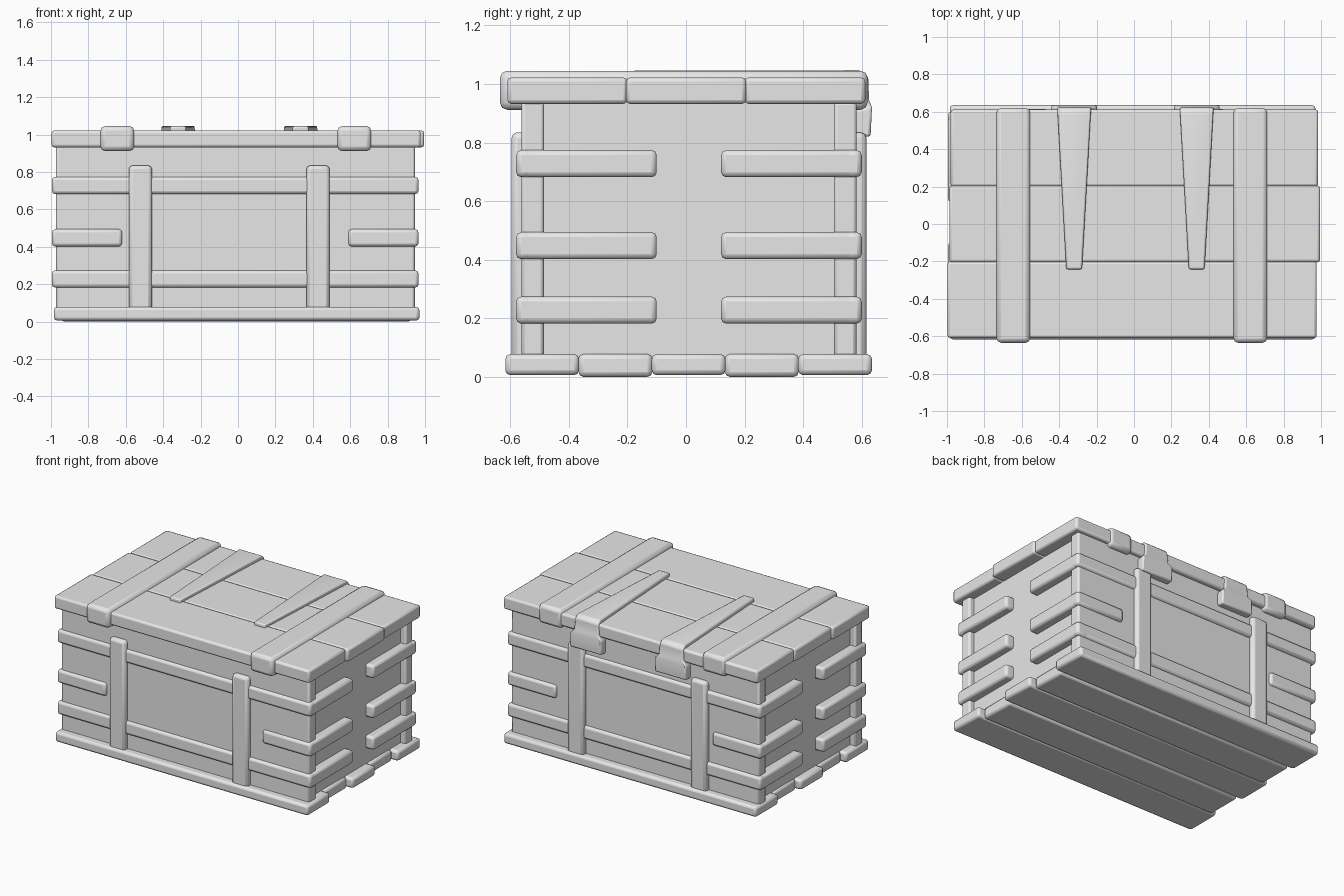
import bpy, bmesh

if "Cube" in bpy.data.objects:
    bpy.data.objects.remove(bpy.data.objects["Cube"])

grey = bpy.data.materials.new("light grey")
grey.diffuse_color = (0.8, 0.8, 0.8, 1)
grey.use_nodes = True
grey.node_tree.nodes["Principled BSDF"].inputs["Base Color"].default_value = grey.diffuse_color

CX, CY = -0.015, 0.01  # centre of the chest body


def finish(name, bm, bevel):
    bmesh.ops.recalc_face_normals(bm, faces=bm.faces)
    me = bpy.data.meshes.new(name)
    bm.to_mesh(me)
    bm.free()
    ob = bpy.data.objects.new(name, me)
    bpy.context.collection.objects.link(ob)
    me.materials.append(grey)
    mod = ob.modifiers.new("rounded edges", 'BEVEL')
    mod.width = bevel
    mod.segments = 2
    mod.limit_method = 'ANGLE'
    bpy.context.view_layer.objects.active = ob
    ob.select_set(True)
    bpy.ops.object.shade_smooth_by_angle(angle=0.7)
    ob.select_set(False)
    return ob


def box(name, x, y, z, bevel=0.014):
    """Rounded box from its (low, high) range on each axis."""
    bm = bmesh.new()
    bmesh.ops.create_cube(bm, size=1)
    for v in bm.verts:
        for i, (lo, hi) in enumerate((x, y, z)):
            v.co[i] = lo if v.co[i] < 0 else hi
    return finish(name, bm, bevel)


def side_range(centre, sign, near, far):
    """Range between two distances on one side of a centre line."""
    return tuple(sorted((centre + sign * near, centre + sign * far)))


# Body: thick front and back boards with recessed end panels between them
for sign, label in ((-1, "front"), (1, "back")):
    box(label + "_board", (-0.973, 0.945), side_range(CY, sign, 0.495, 0.572),
        (0.05, 0.94), 0.012)
box("inner_body", (-0.93, 0.905), (-0.52, 0.54), (0.05, 0.94), 0.004)

# Rails around the walls
for level, zr in (("low", (0.182, 0.274)), ("middle", (0.402, 0.494)),
                  ("high", (0.682, 0.774))):
    for sy, ylab in ((-1, "front"), (1, "back")):
        yr = side_range(CY, sy, 0.53, 0.59)
        if level != "middle":
            box(f"{level}_{ylab}_rail", (-0.995, 0.965), yr, zr, 0.017)
        for sx, xlab in ((-1, "left"), (1, "right")):
            if level == "middle":
                box(f"short_{ylab}_{xlab}_rail",
                    side_range(CX, sx, 0.605, 0.98), yr, zr, 0.017)
            box(f"{level}_{xlab}_{ylab}_end_rail",
                side_range(CX, sx, 0.89, 0.98),
                side_range(CY, sy, 0.11, 0.59), zr, 0.017)

# Upright straps on front and back
for sy, label in ((-1, "front"), (1, "back")):
    for x in (-0.522, 0.428):
        box(label + "_upright", (x - 0.062, x + 0.062),
            side_range(CY, sy, 0.53, 0.606), (0.05, 0.835), 0.02)

# Base planks, alternating long and short
for i in range(5):
    y = -0.617 + 0.25 * i
    xr = (-0.985, 0.97) if i % 2 == 0 else (-0.945, 0.925)
    box(f"base_plank_{i + 1}", xr, (y, y + 0.252),
        (0.0 if i % 2 else 0.006, 0.078), 0.017)

# Lid planks
for i, (xr, yr) in enumerate((((-0.997, 0.977), (-0.61, -0.2)),
                              ((-0.987, 0.995), (-0.205, 0.205)),
                              ((-0.98, 0.985), (0.2, 0.612)))):
    box(f"lid_plank_{i + 1}", xr, yr, (0.932, 1.022), 0.014)

# Straps clasping the lid
for x in (-0.645, 0.622):
    box("lid_strap", (x - 0.09, x + 0.09), (-0.635, 0.62), (0.912, 1.045), 0.024)

# Hinges: tapered arm on the lid that bends down into a wider flap at the back
# Each section is outer (y, z), inner (y, z), half width
SECTIONS = (((-0.242, 1.045), (-0.242, 1.0), 0.042),
            ((0.595, 1.047), (0.56, 1.0), 0.088),
            ((0.622, 1.025), (0.575, 0.99), 0.09),
            ((0.625, 0.945), (0.575, 0.94), 0.095),
            ((0.635, 0.92), (0.575, 0.91), 0.122),
            ((0.63, 0.82), (0.575, 0.82), 0.122))
for x in (-0.32, 0.335):
    bm = bmesh.new()
    rings = [[bm.verts.new((x + sx * w, *p))
              for p, sx in ((o, -1), (o, 1), (n, 1), (n, -1))]
             for o, n, w in SECTIONS]
    for a, b in zip(rings, rings[1:]):
        for k in range(4):
            m = (k + 1) % 4
            bm.faces.new((a[k], a[m], b[m], b[k]))
    bm.faces.new(rings[0])
    bm.faces.new(rings[-1])
    finish("hinge", bm, 0.009)
